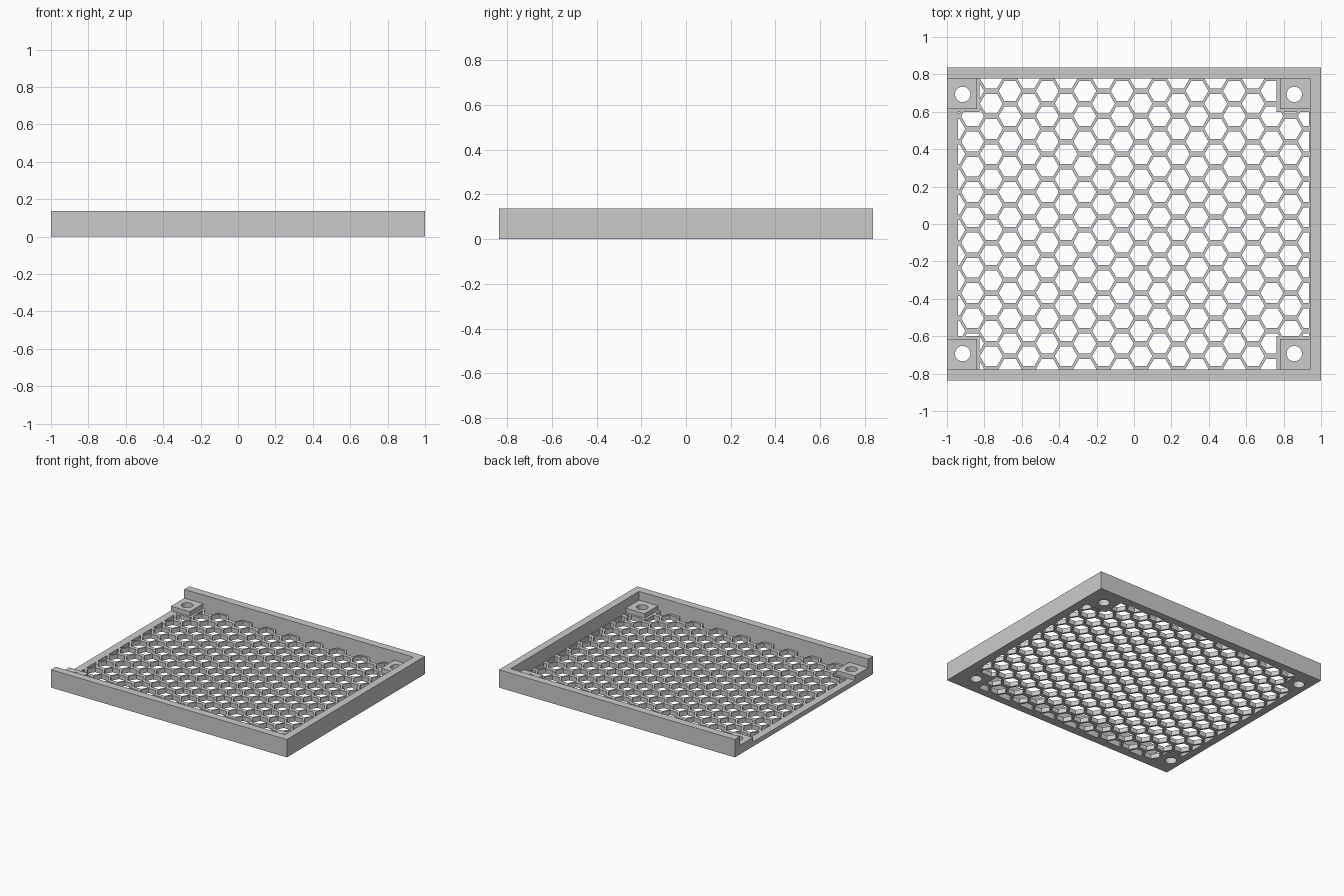
import bpy, bmesh, math

cube = bpy.data.objects.get("Cube")
if cube:
    bpy.data.objects.remove(cube, do_unlink=True)

HX, HY, HEIGHT = 1.0, 0.836, 0.137      # outer half sizes and wall height
IX, IY = 0.942, 0.777                   # inner faces of the walls
FLOOR, POST_TOP, POST = 0.035, 0.07, 0.161
HOLE_R, HEX_R = 0.041, 0.061
COL, ROW = 0.1, 0.135                   # honeycomb pitch
HOLES = {"left": 0.857, "right": -0.916}

grey = bpy.data.materials.new("light_grey")
grey.use_nodes = True
grey.diffuse_color = (0.6, 0.6, 0.6, 1)
grey.node_tree.nodes["Principled BSDF"].inputs["Base Color"].default_value = (0.6, 0.6, 0.6, 1)


def prisms(name, outlines, z0, z1):
    """One object made of extruded outlines."""
    bm = bmesh.new()
    for pts in outlines:
        face = bm.faces.new([bm.verts.new((x, y, z0)) for x, y in pts])
        top = bmesh.ops.extrude_face_region(bm, geom=[face])["geom"]
        moved = [v for v in top if isinstance(v, bmesh.types.BMVert)]
        bmesh.ops.translate(bm, verts=moved, vec=(0, 0, z1 - z0))
    bmesh.ops.recalc_face_normals(bm, faces=bm.faces)
    mesh = bpy.data.meshes.new(name)
    bm.to_mesh(mesh)
    bm.free()
    mesh.materials.append(grey)
    obj = bpy.data.objects.new(name, mesh)
    bpy.context.collection.objects.link(obj)
    return obj


def rect(x0, x1, y0, y1):
    return [(x0, y0), (x1, y0), (x1, y1), (x0, y1)]


def ngon(x, y, r, n):
    return [(x + r * math.cos(math.tau * i / n), y + r * math.sin(math.tau * i / n))
            for i in range(n)]


def cut(obj, tool, operation="DIFFERENCE"):
    """Apply a boolean and drop the tool."""
    mod = obj.modifiers.new("cut", "BOOLEAN")
    mod.object, mod.operation, mod.solver = tool, operation, "EXACT"
    bpy.context.view_layer.update()
    graph = bpy.context.evaluated_depsgraph_get()
    mesh = bpy.data.meshes.new_from_object(obj.evaluated_get(graph))
    obj.modifiers.clear()
    obj.data = mesh
    bpy.data.objects.remove(tool, do_unlink=True)


# Walls on three sides, open on the right
prisms("walls", [[(-HX, -HY), (HX, -HY), (HX, HY), (-HX, HY),
                  (-HX, IY), (IX, IY), (IX, -IY), (-HX, -IY)]], 0, HEIGHT)

# Honeycomb openings, trimmed to the field between the corner pads
hexes = []
for i in range(20):
    for j in range(13):
        x = -0.963 + i * COL
        y = 0.7785 - j * ROW - (i % 2) * ROW / 2
        hexes.append(ngon(x, y, HEX_R, 6))
openings = prisms("openings", hexes, -0.05, 0.1)
x0, x1, pad0, pad1, pad_y = -0.942, 0.935, -0.825, 0.762, 0.6
field = prisms("field", [[
    (pad0, -IY), (pad1, -IY), (pad1, -pad_y), (x1, -pad_y), (x1, pad_y), (pad1, pad_y),
    (pad1, IY), (pad0, IY), (pad0, pad_y), (x0, pad_y), (x0, -pad_y), (pad0, -pad_y)]],
    -0.02, 0.08)
cut(openings, field, "INTERSECT")

# Perforated floor
floor = prisms("floor_grille", [rect(-HX, IX, -IY, IY)], 0, FLOOR)
cut(floor, openings)
screw_spots = [ngon(x, s * 0.693, HOLE_R, 32) for x in HOLES.values() for s in (-1, 1)]
cut(floor, prisms("screw_cutter", screw_spots, -0.1, 0.2))

# Corner posts with screw holes
for side, hx in HOLES.items():
    px = IX - POST if side == "left" else -HX
    for end, s in (("front", -1), ("back", 1)):
        ya, yb = sorted((s * IY, s * (IY - POST)))
        post = prisms(f"{end}_{side}_post", [rect(px, px + POST, ya, yb)], FLOOR, POST_TOP)
        cut(post, prisms("post_cutter", [ngon(hx, s * 0.693, HOLE_R, 32)], -0.1, 0.2))
